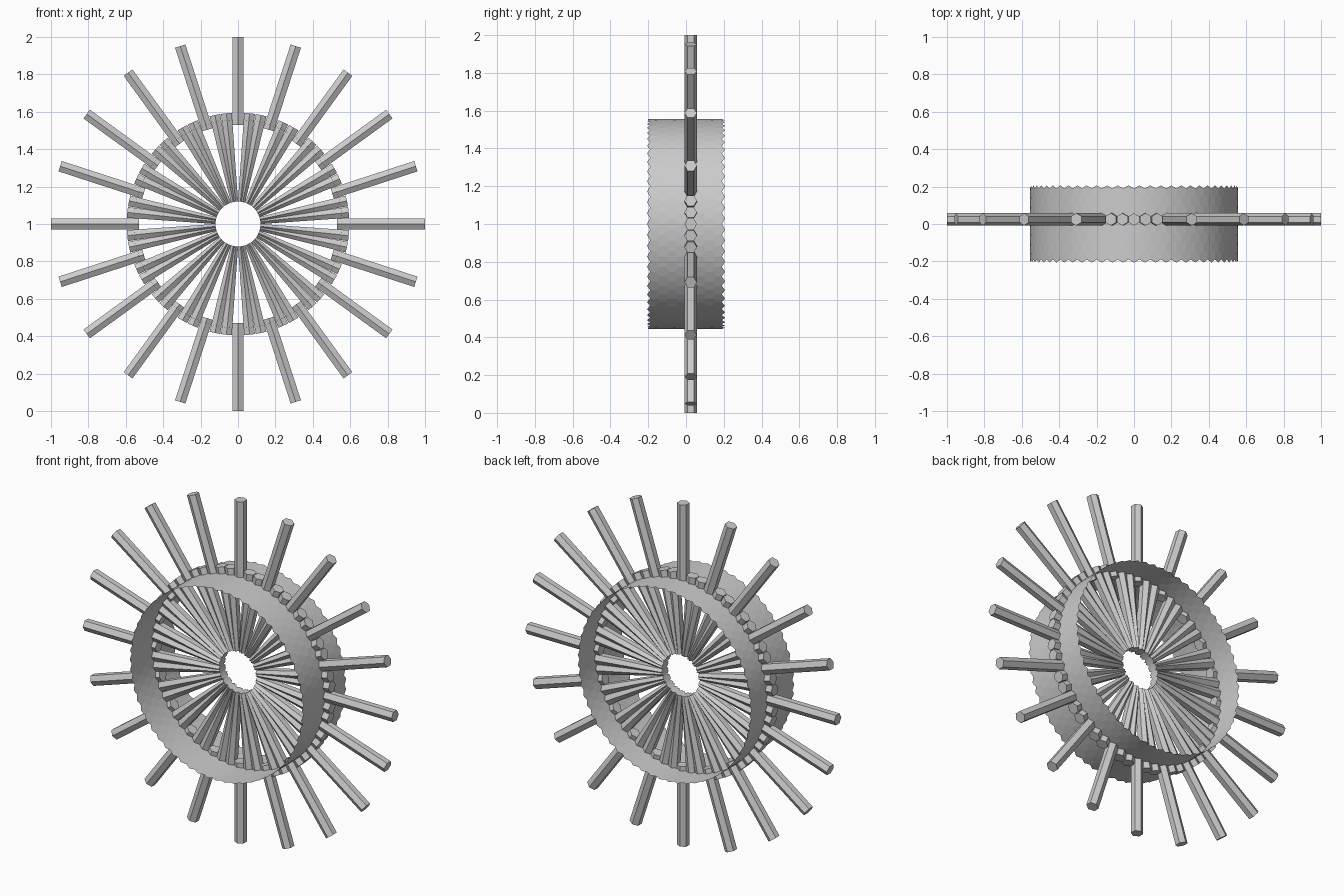
import bpy, bmesh
from math import sin, cos, pi, radians

if "Cube" in bpy.data.objects:
    bpy.data.objects.remove(bpy.data.objects["Cube"])

N = 60            # cells around the drum
ROWS = 8          # cells across the drum
R = 0.033         # hexagon radius
DRUM_R = 0.557
HALF_W = 0.029    # half width of a hexagon across its flats
SPOKE_Y = 0.75 * R


def finish(bm, name):
    bmesh.ops.recalc_face_normals(bm, faces=bm.faces[:])
    me = bpy.data.meshes.new(name)
    bm.to_mesh(me)
    bm.free()
    ob = bpy.data.objects.new(name, me)
    ob.location.z = 1
    bpy.context.collection.objects.link(ob)
    return ob


def polar(a, r, y):
    return (r * sin(a), y, r * cos(a))


# hexagon corners as (sideways, y) factors, points facing front and back
HEX = [(0, 1), (1, 0.5), (1, -0.5), (0, -1), (-1, -0.5), (-1, 0.5)]


def spoke(bm, angle, r0, r1, w0, w1, segs=14):
    """Hexagonal bar along a radius, made of stacked segments."""
    rings = []
    for i in range(segs + 1):
        t = i / segs
        r, w = r0 + (r1 - r0) * t, w0 + (w1 - w0) * t
        ring = []
        for s, y in HEX:
            x = s * w
            ring.append(bm.verts.new((x * cos(angle) + r * sin(angle),
                                      SPOKE_Y + y * R,
                                      r * cos(angle) - x * sin(angle))))
        rings.append(ring)
    for a, b in zip(rings, rings[1:]):
        for k in range(6):
            bm.faces.new((a[k], a[(k + 1) % 6], b[(k + 1) % 6], b[k]))
    bm.faces.new(rings[0])
    bm.faces.new(rings[-1])


# thin honeycomb drum
bm = bmesh.new()
step = 2 * pi / N
for row in range(ROWS):
    yc = (row - (ROWS - 1) / 2) * 1.5 * R
    for i in range(N):
        a = (i + 0.5 * (row % 2)) * step
        bm.faces.new([bm.verts.new(polar(a + s * step / 2, DRUM_R, yc + y * R))
                      for s, y in HEX])
bmesh.ops.remove_doubles(bm, verts=bm.verts[:], dist=0.001)
finish(bm, "honeycomb_drum")

# every third spoke points outward, the others run in to the hub hole
outer, inner = bmesh.new(), bmesh.new()
for i in range(N):
    a = radians(i * 6)
    if i % 3 == 0:
        # ends on the axes: 20 spokes at 18 degrees
        spoke(outer, a, 0.53, 1.0, HALF_W, HALF_W)
    else:
        spoke(inner, a, 0.12, 0.595, 0.013, HALF_W)
finish(outer, "outer_spokes")
finish(inner, "inner_spokes")
